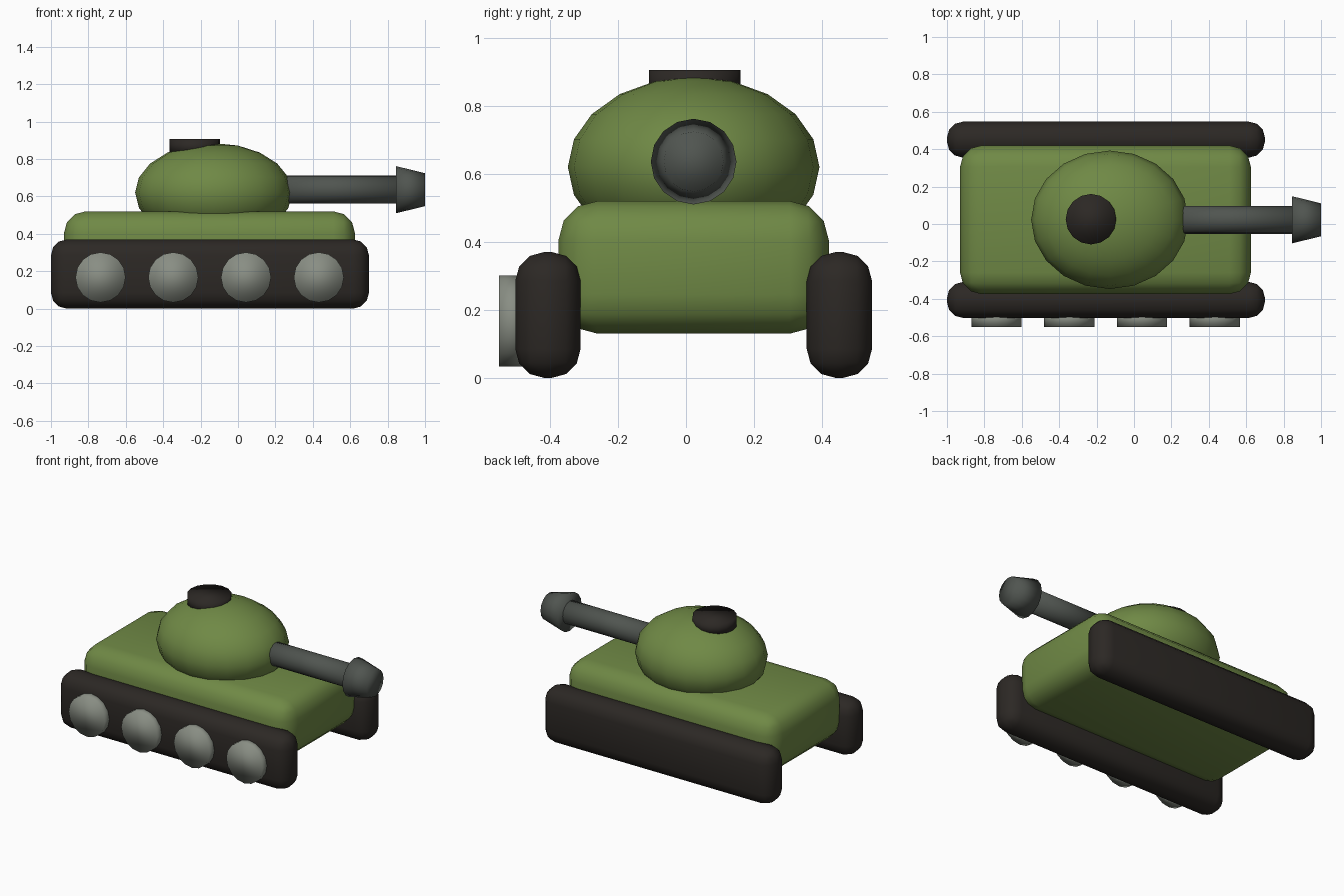
import bpy
from math import pi

if "Cube" in bpy.data.objects:
    bpy.data.objects.remove(bpy.data.objects["Cube"])

CY = 0.0225  # centre line of the vehicle


def material(name, rgb):
    m = bpy.data.materials.new(name)
    m.diffuse_color = (*rgb, 1)
    m.use_nodes = True
    m.node_tree.nodes["Principled BSDF"].inputs["Base Color"].default_value = m.diffuse_color
    return m


GREEN = material("olive_green", (0.16, 0.25, 0.06))
BLACK = material("dark_rubber", (0.025, 0.021, 0.018))
STEEL = material("gun_steel", (0.08, 0.09, 0.08))
GREY = material("wheel_grey", (0.25, 0.27, 0.23))


def finish(name, mat):
    o = bpy.context.object
    o.name = name
    o.data.materials.append(mat)
    bpy.ops.object.shade_smooth()
    return o


def rounded_box(name, lo, hi, bevel, mat):
    bpy.ops.mesh.primitive_cube_add(size=1, location=[(a + b) / 2 for a, b in zip(lo, hi)])
    o = bpy.context.object
    o.scale = [b - a for a, b in zip(lo, hi)]
    bpy.ops.object.transform_apply(location=False, rotation=False, scale=True)
    b = o.modifiers.new("rounding", "BEVEL")
    b.width, b.segments = bevel, 3
    return finish(name, mat)


def cone(name, r1, r2, depth, loc, rot, mat):
    bpy.ops.mesh.primitive_cone_add(vertices=16, radius1=r1, radius2=r2, depth=depth,
                                    location=loc, rotation=rot)
    return finish(name, mat)


# Hull and tracks
rounded_box("hull", (-0.93, -0.375, 0.13), (0.625, 0.42, 0.52), 0.115, GREEN)
for side, y in (("near", -0.406), ("far", 0.451)):
    rounded_box(side + "_track", (-1, y - 0.096, 0), (0.70, y + 0.096, 0.37), 0.085, BLACK)

# Road wheels, on the front side only
for i in range(4):
    cone(f"road_wheel_{i + 1}", 0.134, 0.134, 0.08,
         (-0.735 + 0.389 * i, -0.51, 0.167), (pi / 2, 0, 0), GREY)

# Turret and hatch
bpy.ops.mesh.primitive_uv_sphere_add(segments=20, ring_count=10, radius=1,
                                     location=(-0.13, CY, 0.62))
bpy.context.object.scale = (0.42, 0.37, 0.265)
finish("turret", GREEN)
cone("hatch", 0.135, 0.135, 0.08, (-0.23, CY + 0.003, 0.866), (0, 0, 0), BLACK)

# Gun barrel and tapered muzzle
cone("barrel", 0.075, 0.075, 0.67, (0.535, CY, 0.636), (0, pi / 2, 0), STEEL)
cone("muzzle", 0.126, 0.088, 0.155, (0.9225, CY, 0.636), (0, pi / 2, 0), STEEL)
